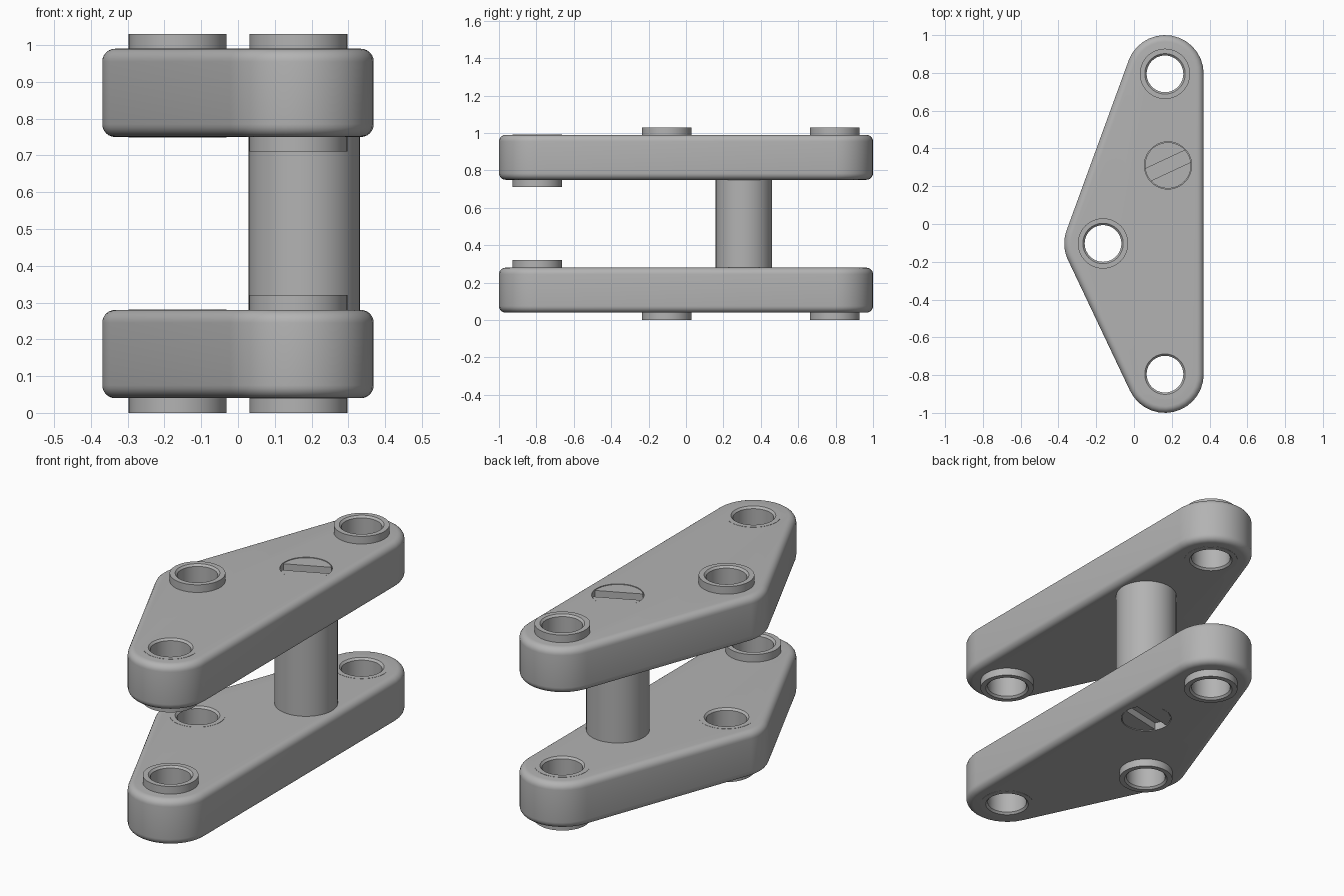
import bpy
import bmesh
from math import atan2, cos, sin, pi, tau, radians
from mathutils import Matrix, Vector

if "Cube" in bpy.data.objects:
    bpy.data.objects.remove(bpy.data.objects["Cube"])

steel = bpy.data.materials.new("grey_steel")
steel.use_nodes = True
grey = (0.45, 0.45, 0.45, 1)
steel.diffuse_color = grey
steel.node_tree.nodes["Principled BSDF"].inputs["Base Color"].default_value = grey

# Pivot centres, counter-clockwise from the front
FRONT, BACK, SIDE = (0.164, -0.795), (0.164, 0.795), (-0.164, -0.103)
PIVOTS = [Vector(p) for p in (FRONT, BACK, SIDE)]
POST = (0.18, 0.31)
THICK, LIP, FILLET, CORNER = 0.24, 0.04, 0.035, 0.205
LOW_Z, HIGH_Z = 0.04, 0.75


def make_object(name, bm):
    bmesh.ops.recalc_face_normals(bm, faces=bm.faces)
    mesh = bpy.data.meshes.new(name)
    bm.to_mesh(mesh)
    bm.free()
    mesh.materials.append(steel)
    obj = bpy.data.objects.new(name, mesh)
    bpy.context.collection.objects.link(obj)
    return obj


def smooth(obj):
    bpy.ops.object.select_all(action="DESELECT")
    obj.select_set(True)
    bpy.context.view_layer.objects.active = obj
    bpy.ops.object.shade_smooth_by_angle(angle=radians(30))


def bridge(bm, a, b):
    for i in range(len(a)):
        j = (i + 1) % len(a)
        bm.faces.new((a[i], a[j], b[j], b[i]))


def lathe(name, profile, centre, closed, steps=64):
    """Revolve (radius, z) points; a closed profile makes a ring."""
    bm = bmesh.new()
    rings = [[bm.verts.new((centre[0] + r * cos(tau * i / steps),
                            centre[1] + r * sin(tau * i / steps), z))
              for i in range(steps)] for r, z in profile]
    for a, b in zip(rings, rings[1:]):
        bridge(bm, a, b)
    if closed:
        bridge(bm, rings[-1], rings[0])
    else:
        bm.faces.new(rings[0])
        bm.faces.new(rings[-1])
    return make_object(name, bm)


def cylinder(name, radius, z0, z1, centre):
    return lathe(name, [(radius, z0), (radius, z1)], centre, False)


def cut(obj, cutters):
    bpy.context.view_layer.objects.active = obj
    for cutter in cutters:
        cutter.hide_render = True
        mod = obj.modifiers.new("cut", "BOOLEAN")
        mod.operation = "DIFFERENCE"
        mod.solver = "EXACT"
        mod.object = cutter
        bpy.ops.object.modifier_apply(modifier=mod.name)
        bpy.data.objects.remove(cutter)


def outline(radius, steps=14):
    """Rounded triangle around the three pivots."""
    points = []
    for i, p in enumerate(PIVOTS):
        into, out = p - PIVOTS[i - 1], PIVOTS[(i + 1) % 3] - p
        start = atan2(into.y, into.x) - pi / 2
        sweep = (atan2(out.y, out.x) - pi / 2 - start) % tau
        for k in range(steps + 1):
            a = start + sweep * k / steps
            points.append(p + Vector((cos(a), sin(a))) * radius)
    return points


def plate(name, z):
    # Stacked outlines give the rounded rims
    angles = [pi / 2 * k / 6 for k in range(7)]
    levels = [(CORNER - FILLET * (1 - sin(a)), z + FILLET * (1 - cos(a))) for a in angles]
    levels += [(r, 2 * z + THICK - h) for r, h in reversed(levels)]
    bm = bmesh.new()
    rings = [[bm.verts.new((p.x, p.y, h)) for p in outline(r)] for r, h in levels]
    for a, b in zip(rings, rings[1:]):
        bridge(bm, a, b)
    bm.faces.new(rings[0])
    bm.faces.new(rings[-1])
    return make_object(name, bm)


def bushing(name, centre, z0, z1):
    inner, outer, c = 0.097, 0.133, 0.01
    smooth(lathe(name, [(outer, z0), (outer, z1), (inner + c, z1), (inner, z1 - c),
                        (inner, z0 + c), (inner + c, z0)], centre, True))


def screw(name, z0, z1, slot_z, angle):
    head = cylinder(name, 0.122, z0, z1, POST)
    bm = bmesh.new()
    bmesh.ops.create_cube(bm, size=1)
    bm.transform(Matrix.Translation((*POST, slot_z)) @ Matrix.Rotation(radians(angle), 4, "Z")
                 @ Matrix.Diagonal((0.4, 0.07, 0.08, 1)))
    cut(head, [make_object("slot_cutter", bm)])
    smooth(head)


# Upper and lower link plates, mirrored about the middle
for level, z, outward in (("lower", LOW_Z, -1), ("upper", HIGH_Z, 1)):
    top = z + THICK
    link = plate(level + "_plate", z)
    holes = [cylinder("hole_cutter", 0.115, z - 0.1, top + 0.1, p) for p in PIVOTS]
    face = top if outward > 0 else z
    holes.append(cylinder("screw_cutter", 0.125, face - 0.07, face + 0.07, POST))
    cut(link, holes)
    smooth(link)

    # Back and side bushings stand proud outside, the front one inside
    for label, p, side in (("front", FRONT, -outward), ("back", BACK, outward),
                           ("side", SIDE, outward)):
        z0 = z - (LIP if side < 0 else 0.001)
        z1 = top + (LIP if side > 0 else 0.001)
        bushing(f"{level}_{label}_bushing", p, z0, z1)

    # Slotted screw head set flush in the outer face
    end, root = face - outward * 0.002, face - outward * 0.08
    screw(level + "_screw", min(end, root), max(end, root), face, 25 if outward > 0 else 12)

# Spacer post between the plates
smooth(cylinder("spacer_post", 0.151, LOW_Z + THICK - 0.01, HIGH_Z + 0.01, POST))
